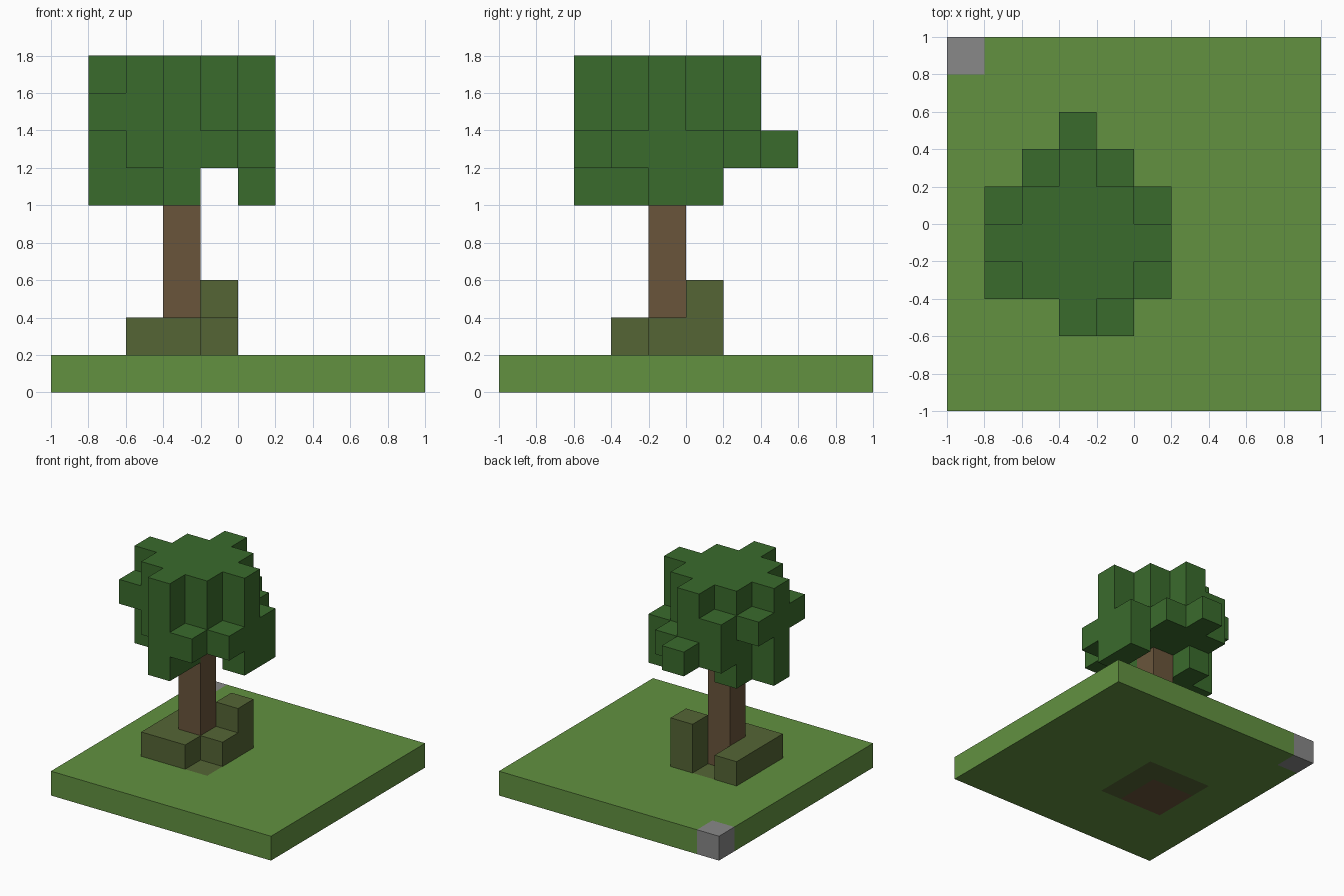
import bpy
import bmesh
from mathutils import Vector

CELL = 0.2
ORIGIN = Vector((-1, -1, 0))

cube = bpy.data.objects.get("Cube")
if cube:
    bpy.data.objects.remove(cube, do_unlink=True)


def make_material(name, rgb):
    """Flat material from 8-bit sRGB values."""
    color = []
    for value in rgb:
        c = value / 255
        color.append(c / 12.92 if c <= 0.04045 else ((c + 0.055) / 1.055) ** 2.4)
    color.append(1.0)
    mat = bpy.data.materials.new(name)
    mat.use_nodes = True
    mat.diffuse_color = color
    shader = mat.node_tree.nodes["Principled BSDF"]
    shader.inputs["Base Color"].default_value = color
    shader.inputs["Roughness"].default_value = 1.0
    return mat


def box(xs, ys, zs):
    """Set of cells from three (first, last) index pairs."""
    spans = [range(first, last + 1) for first, last in (xs, ys, zs)]
    return {(i, j, k) for i in spans[0] for j in spans[1] for k in spans[2]}


def column(i, j, low, high):
    return box((i, i), (j, j), (low, high))


def build_part(name, cells, occupied, material):
    """Skin the open sides of a group of cells and merge the flat areas."""
    bm = bmesh.new()
    for cell in sorted(cells):
        center = Vector(cell) + Vector((0.5, 0.5, 0.5))
        for axis in range(3):
            for sign in (-1, 1):
                normal = Vector((0, 0, 0))
                normal[axis] = sign
                neighbour = tuple(int(c + n) for c, n in zip(cell, normal))
                if neighbour in occupied:
                    continue
                u = Vector((0, 0, 0))
                u[(axis + 1) % 3] = 0.5
                v = normal.cross(u)
                mid = center + normal / 2
                corners = (mid - u - v, mid + u - v, mid + u + v, mid - u + v)
                bm.faces.new([bm.verts.new(ORIGIN + p * CELL) for p in corners])
    bmesh.ops.remove_doubles(bm, verts=bm.verts, dist=0.001)
    bmesh.ops.dissolve_limit(bm, angle_limit=0.01, verts=bm.verts, edges=bm.edges)
    mesh = bpy.data.meshes.new(name)
    bm.to_mesh(mesh)
    bm.free()
    mesh.materials.append(material)
    obj = bpy.data.objects.new(name, mesh)
    bpy.context.collection.objects.link(obj)
    return obj


grass = make_material("grass green", (98, 145, 64))
leaf = make_material("leaf green", (58, 107, 44))
bark = make_material("bark brown", (106, 85, 59))
moss = make_material("mossy olive", (85, 101, 53))
stone = make_material("stone grey", (136, 136, 136))

# Trunk, with its foot sunk through the ground
trunk = column(3, 4, 0, 5) | box((2, 3), (3, 4), (0, 0))

# Mossy roots: a bed level with the grass, low steps and one tall stub
roots = box((2, 4), (3, 5), (0, 0)) - trunk
roots |= box((2, 2), (3, 5), (1, 1)) | column(3, 3, 1, 1)
roots |= column(4, 4, 1, 1) | column(4, 5, 1, 2)

# Corner stone and the ground slab around everything
corner = column(0, 9, 0, 0)
ground = box((0, 9), (0, 9), (0, 0)) - trunk - roots - corner

# Crown: a stepped diamond around the trunk
crown = {c for c in box((1, 5), (2, 6), (6, 8))
         if abs(c[0] - 3) + abs(c[1] - 4) <= 2}
# Leaf tufts sticking out: x, y, lowest and highest layer
for tuft in ((1, 3, 7, 7), (1, 5, 7, 7), (2, 6, 6, 7), (4, 6, 6, 6),
             (3, 7, 6, 6), (4, 2, 6, 6), (5, 3, 6, 6), (5, 5, 5, 6)):
    crown |= column(*tuft)
# Leaves hanging below the crown
for i, j in ((3, 2), (3, 3), (1, 4), (2, 4), (2, 5), (5, 4)):
    crown |= column(i, j, 5, 5)

parts = (("ground", ground, grass), ("corner_stone", corner, stone),
         ("roots", roots, moss), ("trunk", trunk, bark),
         ("leaf_crown", crown, leaf))
solid = set().union(*(cells for _, cells, _ in parts))
for name, cells, material in parts:
    build_part(name, cells, solid, material)
